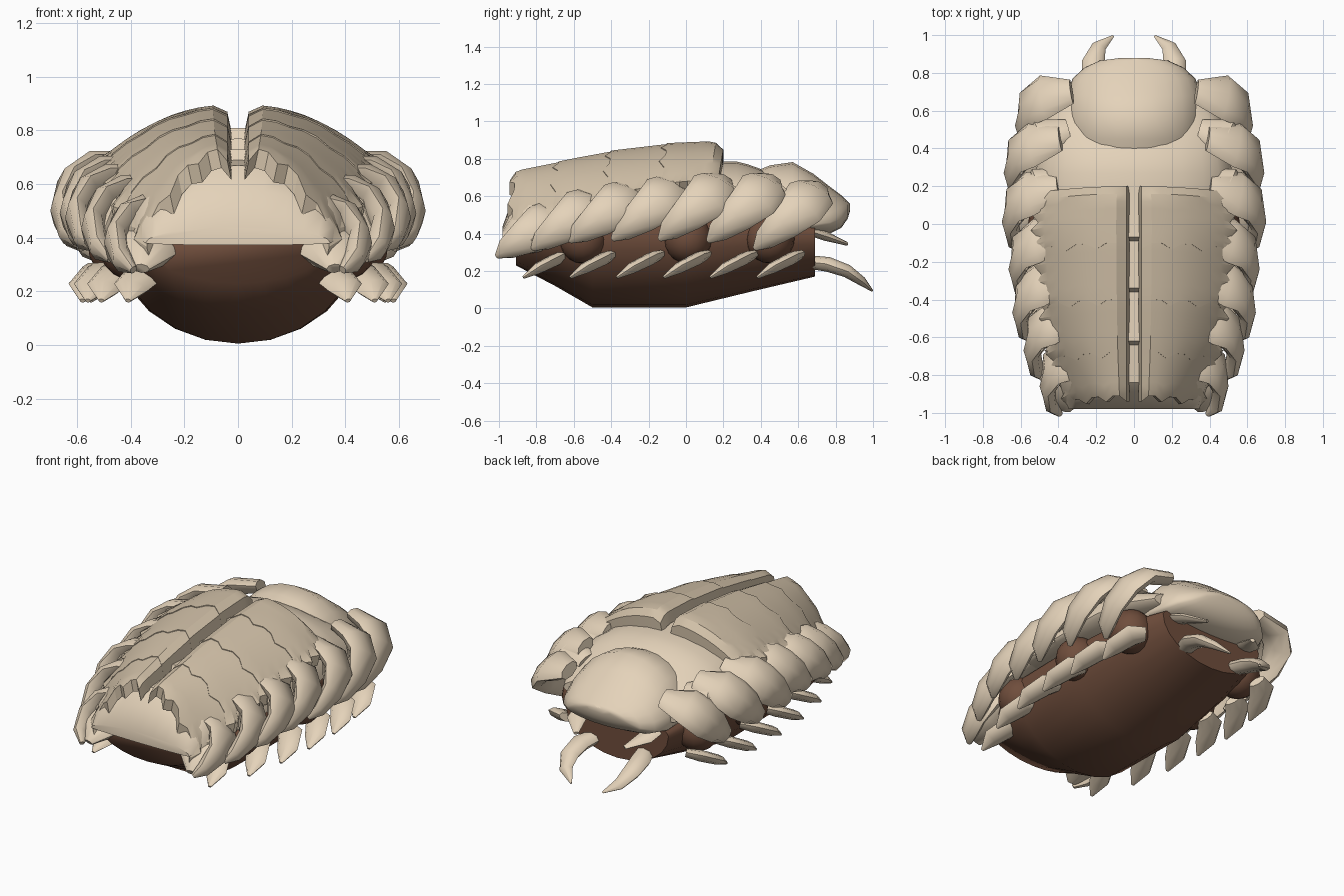
import bpy, bmesh, math
from mathutils import Vector

if "Cube" in bpy.data.objects:
    bpy.data.objects.remove(bpy.data.objects["Cube"])


def material(name, rgb):
    m = bpy.data.materials.new(name)
    m.use_nodes = True
    m.diffuse_color = (*rgb, 1)
    m.node_tree.nodes["Principled BSDF"].inputs["Base Color"].default_value = (*rgb, 1)
    return m


SHELL = material("pale_shell", (0.78, 0.65, 0.49))
WING = material("wing_tan", (0.64, 0.53, 0.39))
BELLY = material("belly_brown", (0.16, 0.075, 0.045))


def finish(name, bm, mat, angle):
    bmesh.ops.recalc_face_normals(bm, faces=bm.faces)
    mesh = bpy.data.meshes.new(name)
    bm.to_mesh(mesh)
    bm.free()
    mesh.materials.append(mat)
    ob = bpy.data.objects.new(name, mesh)
    bpy.context.collection.objects.link(ob)
    bpy.ops.object.select_all(action="DESELECT")
    ob.select_set(True)
    bpy.context.view_layer.objects.active = ob
    bpy.ops.object.shade_smooth_by_angle(angle=math.radians(angle))


def skin(bm, rings):
    """Bridge closed rings of points and cap both ends."""
    rows = [[bm.verts.new(p) for p in ring] for ring in rings]
    n = len(rows[0])
    for a, b in zip(rows, rows[1:]):
        for i in range(n):
            j = (i + 1) % n
            bm.faces.new((a[i], a[j], b[j], b[i]))
    bm.faces.new(rows[0])
    bm.faces.new(rows[-1])


def hull(name, sections, mat, n=24, angle=35):
    """Each section: y, half width, rim height, rise, depth."""
    rings = []
    for y, w, z, up, down in sections:
        ring = []
        for k in range(n):
            a = 2 * math.pi * k / n
            s = math.sin(a)
            ring.append((w * math.cos(a), y, z + s * (up if s > 0 else down)))
        rings.append(ring)
    bm = bmesh.new()
    skin(bm, rings)
    finish(name, bm, mat, angle)


def blade(name, path, widths, thick, across, mat, n=8, angle=50):
    """Lens-section blade swept along a path."""
    pts = [Vector(p) for p in path]
    rings = []
    for i, p in enumerate(pts):
        t = (pts[min(i + 1, len(pts) - 1)] - pts[max(i - 1, 0)]).normalized()
        side = Vector(across)
        side = (side - t * side.dot(t)).normalized()
        out = t.cross(side)
        ring = []
        for k in range(n):
            a = 2 * math.pi * k / n
            ring.append(p + side * widths[i] * math.cos(a) + out * thick[i] * math.sin(a))
        rings.append(ring)
    bm = bmesh.new()
    skin(bm, rings)
    finish(name, bm, mat, angle)


# Soft underside
hull("belly", [(-0.91, 0.36, 0.39, 0.03, 0.16), (-0.70, 0.43, 0.42, 0.1, 0.30),
               (-0.50, 0.46, 0.42, 0.12, 0.415), (0.0, 0.47, 0.42, 0.12, 0.415),
               (0.35, 0.44, 0.42, 0.12, 0.33), (0.69, 0.36, 0.40, 0.08, 0.23)], BELLY, angle=74)

# Stepped back shell, ending in the turned-down tail
hull("back_shell", [(0.66, 0.40, 0.50, 0.10, 0.05), (0.50, 0.49, 0.51, 0.17, 0.06),
                    (0.40, 0.50, 0.52, 0.225, 0.07), (0.33, 0.51, 0.52, 0.25, 0.07),
                    (0.27, 0.52, 0.52, 0.265, 0.07), (0.20, 0.52, 0.52, 0.265, 0.07),
                    (-0.07, 0.54, 0.50, 0.31, 0.05), (-0.09, 0.52, 0.50, 0.26, 0.05),
                    (-0.34, 0.52, 0.49, 0.28, 0.05), (-0.36, 0.49, 0.49, 0.23, 0.05),
                    (-0.62, 0.48, 0.45, 0.28, 0.04), (-0.64, 0.45, 0.45, 0.24, 0.04),
                    (-0.84, 0.40, 0.41, 0.26, 0.02), (-0.93, 0.365, 0.39, 0.19, 0.01),
                    (-0.98, 0.345, 0.38, 0.06, 0.008)], SHELL)

# Domed head
hull("head", [(0.34, 0.32, 0.48, 0.24, 0.05), (0.45, 0.355, 0.47, 0.295, 0.07),
              (0.57, 0.365, 0.46, 0.322, 0.06), (0.68, 0.36, 0.45, 0.27, 0.06),
              (0.77, 0.325, 0.46, 0.19, 0.06), (0.83, 0.26, 0.48, 0.125, 0.05),
              (0.865, 0.18, 0.52, 0.05, 0.04), (0.878, 0.08, 0.545, 0.015, 0.02)], SHELL, angle=50)


def lerp(table, y):
    """Interpolate a list of (y, value) pairs with falling y."""
    for (y0, a), (y1, b) in zip(table, table[1:]):
        if y >= y1:
            return a + (b - a) * (y0 - y) / (y0 - y1)
    return table[-1][1]


CREST = [(0.20, 0.85), (0.15, 0.895), (-0.1, 0.88), (-0.4, 0.84), (-0.6, 0.80), (-0.9, 0.735), (-0.96, 0.69)]
EDGE = [(0.20, 0.49), (0.0, 0.53), (-0.4, 0.50), (-0.65, 0.46), (-0.95, 0.36)]
FALL = [(0.20, 0.20), (-0.4, 0.23), (-0.7, 0.27), (-0.95, 0.33)]


def wing_panel(name, side, front, back):
    """Curved plate with a ragged outer and rear edge."""
    rows, cols = 8, 9
    bm = bmesh.new()
    grid = []
    for r in range(rows + 1):
        row = []
        for c in range(cols + 1):
            v = c / cols
            rag = (0.02 if c % 3 else -0.01) * (r / rows) ** 2
            y = front + (back - front) * r / rows + rag - 0.03 * v * v
            w = lerp(EDGE, y) + (0.02 if r % 2 else -0.02) * (c == cols)
            x = 0.04 + (w - 0.04) * v
            z = lerp(CREST, y) + 0.006 * r / rows - lerp(FALL, y) * v ** 2.1
            if c == 0:
                z -= 0.025
            row.append(bm.verts.new((side * x, y, z)))
        grid.append(row)
    for a, b in zip(grid, grid[1:]):
        for c in range(cols):
            bm.faces.new((a[c], a[c + 1], b[c + 1], b[c]))
    # Thicken downwards by a closed under-layer
    top = bm.faces[:]
    low = bmesh.ops.extrude_face_region(bm, geom=top, use_keep_orig=True)
    for g in low["geom"]:
        if isinstance(g, bmesh.types.BMVert):
            g.co.z -= 0.07
            g.co.x -= side * 0.015
    finish(name, bm, WING, 30)


# Main side plates: y, reach, top height, tip height
PLATES = [(0.60, 0.61, 0.64, 0.32), (0.35, 0.67, 0.68, 0.36), (0.09, 0.68, 0.68, 0.37),
          (-0.16, 0.645, 0.66, 0.37), (-0.39, 0.625, 0.63, 0.36), (-0.59, 0.565, 0.59, 0.32),
          (-0.78, 0.48, 0.52, 0.28)]

for label, s in (("left", 1), ("right", -1)):
    # Wing cases
    for k, (f, b) in enumerate([(0.20, -0.12), (-0.05, -0.42), (-0.33, -0.70), (-0.60, -0.93)]):
        wing_panel(f"{label}_wing_panel_{k + 1}", s, f, b)

    for k, (y, w, top, tip) in enumerate(PLATES):
        d = top - tip
        # Broad drooping plate
        blade(f"{label}_side_plate_{k + 1}",
              [(s * (w - 0.28), y + 0.10, top), (s * (w - 0.13), y + 0.07, top - 0.025),
               (s * (w - 0.05), y + 0.02, top - 0.30 * d), (s * (w - 0.025), y - 0.08, top - 0.58 * d),
               (s * (w - 0.05), y - 0.18, top - 0.85 * d), (s * (w - 0.09), y - 0.23, tip)],
              [0.07, 0.13, 0.125, 0.095, 0.06, 0.015], [0.04, 0.05, 0.05, 0.045, 0.04, 0.015],
              (0, 0.9, -0.35), SHELL)
        # Smaller overlapping plate above, rooted in the back shell
        if k > 0:
            blade(f"{label}_upper_plate_{k + 1}",
                  [(s * (w - 0.32), y + 0.15, top - 0.06), (s * (w - 0.18), y + 0.12, top - 0.035),
                   (s * (w - 0.10), y + 0.03, top - 0.08), (s * (w - 0.06), y - 0.09, top - 0.18)],
                  [0.06, 0.10, 0.09, 0.02], [0.03, 0.04, 0.04, 0.015], (0, 0.9, -0.35), SHELL)

    # Rounded plate closing the rear corner
    blade(f"{label}_tail_plate",
          [(s * 0.38, -0.70, 0.42), (s * 0.36, -0.80, 0.375), (s * 0.345, -0.90, 0.345), (s * 0.36, -0.985, 0.285)],
          [0.09, 0.14, 0.125, 0.03], [0.06, 0.075, 0.065, 0.02], (1, 0, 0), SHELL)

    # Short paddle legs
    for k in range(6):
        y = 0.50 - 0.25 * k
        x = (0.50, 0.53, 0.53, 0.51, 0.46, 0.36)[k]
        blade(f"{label}_leg_{k + 1}",
              [(s * (x - 0.08), y + 0.10, 0.28), (s * (x - 0.01), y + 0.06, 0.265),
               (s * (x + 0.04), y - 0.04, 0.215), (s * (x + 0.05), y - 0.12, 0.165)],
              [0.05, 0.075, 0.065, 0.01], [0.025, 0.034, 0.03, 0.008], (s * 0.8, 0.3, 0.25), SHELL)

    # Round leg sockets
    for k, (y, x) in enumerate([(-0.55, 0.39), (0.01, 0.43), (0.45, 0.40)]):
        bm = bmesh.new()
        bmesh.ops.create_uvsphere(bm, u_segments=16, v_segments=10, radius=0.13)
        bmesh.ops.translate(bm, verts=bm.verts, vec=(s * x, y, 0.37))
        finish(f"{label}_leg_socket_{k + 1}", bm, BELLY, 60)

    # Curved jaw
    blade(f"{label}_jaw",
          [(s * 0.17, 0.64, 0.25), (s * 0.21, 0.76, 0.235), (s * 0.215, 0.86, 0.20),
           (s * 0.185, 0.94, 0.145), (s * 0.11, 0.995, 0.095)],
          [0.05, 0.065, 0.06, 0.04, 0.006], [0.035, 0.04, 0.035, 0.025, 0.006],
          (1, 0, 0), SHELL)
    # Small cheek flap under the head
    blade(f"{label}_cheek", [(s * 0.26, 0.64, 0.42), (s * 0.24, 0.75, 0.385), (s * 0.17, 0.86, 0.345)],
          [0.06, 0.06, 0.015], [0.025, 0.025, 0.01], (1, 0, 0), SHELL)
